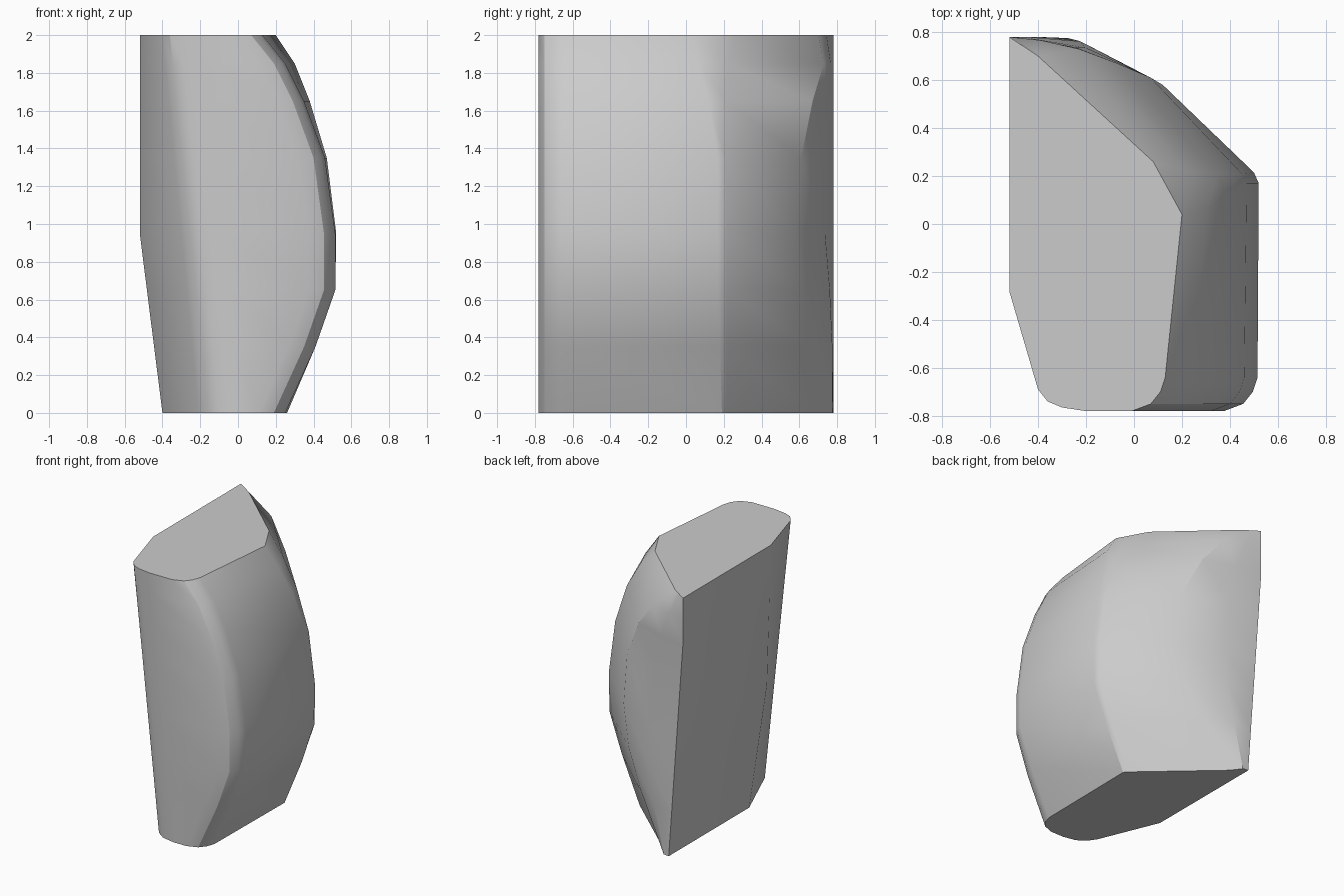
import bpy
import bmesh
import math
from mathutils import Vector

default_cube = bpy.data.objects.get("Cube")
if default_cube:
    bpy.data.objects.remove(default_cube, do_unlink=True)


def make_material(name, colour):
    material = bpy.data.materials.new(name)
    material.use_nodes = True
    material.diffuse_color = colour
    material.node_tree.nodes["Principled BSDF"].inputs["Base Color"].default_value = colour
    return material


# Front left corner: rounded edge and chamfer, blended from bottom to top
LOWER_CORNER = [(0, -.78), (-.1, -.76), (-.17, -.71), (-.21, -.65)]
UPPER_CORNER = [(-.2, -.78), (-.3, -.765), (-.36, -.74), (-.4, -.69)]

# Front right corner: offsets inward from the right side
ROUNDING = [(0, -.64), (-.02, -.7), (-.06, -.75), (-.14, -.78)]

# Height, back ridge, side ridge rear and front, front edge x
LEVELS = [
    (0, (-.3, .7), (.24, .215), (.26, .19), .25),
    (.35, (-.09, .66), (.39, .215), (.41, .18), .41),
    (.65, (.05, .62), (.495, .215), (.515, .17), .515),
    (.95, (.12, .58), (.5, .215), (.52, .17), .515),
    (1.35, (.07, .61), (.45, .21), (.47, .17), .46),
    (1.65, (-.07, .67), (.35, .21), (.38, .12), .35),
    (1.85, (-.23, .73), (.23, .22), (.3, .06), .25),
    (2, (-.4, .7), (.08, .26), (.2, .04), .13),
]


def outline(level):
    """One horizontal section, starting at the rear left corner."""
    height, back, side_rear, side_front, front_x = level
    blend = height / 2
    rear_left_x = -.4 - .12 * min(1, height / 1.65)
    flat_left_x = -.4 - .12 * min(1, height / .95)
    rear_left = Vector((rear_left_x, .78))
    soft_back = rear_left.lerp(Vector(back), .45) + Vector((0, .06 * (1 - blend * blend)))
    soft_back.y = min(soft_back.y, .775)
    points = [rear_left, soft_back, back, side_rear, side_front]
    points += [(front_x + x, y) for x, y in ROUNDING]
    points += [Vector(low).lerp(Vector(high), blend)
               for low, high in zip(LOWER_CORNER, UPPER_CORNER)]
    points.append((flat_left_x, -.19 - .09 * blend))
    return [(x, y, height) for x, y in points]


def loft(name, sections, material):
    bm = bmesh.new()
    rings = [[bm.verts.new(point) for point in section] for section in sections]
    count = len(rings[0])
    for lower, upper in zip(rings, rings[1:]):
        for i in range(count):
            j = (i + 1) % count
            bm.faces.new((lower[i], lower[j], upper[j], upper[i]))
    bm.faces.new(rings[0])
    bm.faces.new(rings[-1])
    bmesh.ops.recalc_face_normals(bm, faces=bm.faces)
    mesh = bpy.data.meshes.new(name)
    bm.to_mesh(mesh)
    bm.free()
    mesh.materials.append(material)
    part = bpy.data.objects.new(name, mesh)
    bpy.context.collection.objects.link(part)
    return part


# Stone block with flat cut ends
stone = make_material("light grey stone", (.6, .6, .6, 1))
block = loft("stone_block", [outline(level) for level in LEVELS], stone)
bpy.context.view_layer.objects.active = block
block.select_set(True)
bpy.ops.object.shade_smooth_by_angle(angle=math.radians(28))
